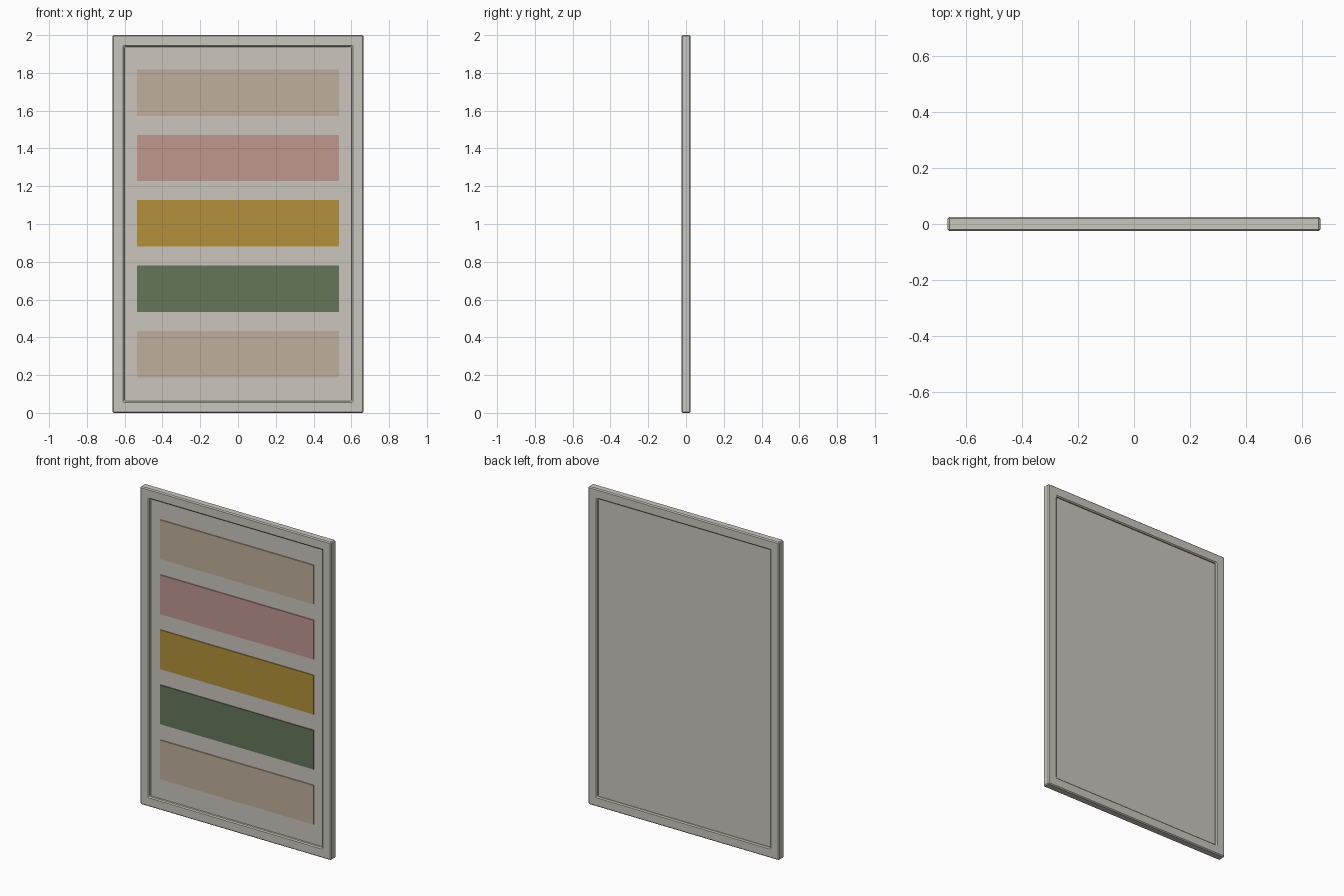
import bpy, bmesh

if "Cube" in bpy.data.objects:
    bpy.data.objects.remove(bpy.data.objects["Cube"], do_unlink=True)


def material(name, rgb):
    mat = bpy.data.materials.new(name)
    mat.use_nodes = True
    color = (*rgb, 1)
    mat.diffuse_color = color
    mat.node_tree.nodes["Principled BSDF"].inputs["Base Color"].default_value = color
    return mat


def box(name, x, y, z, mat):
    """Box from (min, max) pairs."""
    bm = bmesh.new()
    bmesh.ops.create_cube(bm, size=1)
    for v in bm.verts:
        for axis, (lo, hi) in enumerate((x, y, z)):
            v.co[axis] = hi if v.co[axis] > 0 else lo
    mesh = bpy.data.meshes.new(name)
    bm.to_mesh(mesh)
    bm.free()
    obj = bpy.data.objects.new(name, mesh)
    mesh.materials.append(mat)
    bpy.context.collection.objects.link(obj)
    return obj


frame_mat = material("warm grey frame", (0.58, 0.57, 0.51))
panel_mat = material("pale grey panel", (0.60, 0.56, 0.51))
beige = material("beige", (0.52, 0.43, 0.33))
pink = material("dusty pink", (0.53, 0.31, 0.28))
ochre = material("ochre", (0.45, 0.28, 0.045))
green = material("moss green", (0.13, 0.18, 0.10))

HALF_W, HALF_D, HEIGHT, BORDER = 0.664, 0.025, 2.0, 0.062
INNER = HALF_W - BORDER


# Frame: one mitred ring with a small bevel on every long edge
def ring(bm, inset, y):
    w = HALF_W - inset
    corners = ((-w, inset), (w, inset), (w, HEIGHT - inset), (-w, HEIGHT - inset))
    return [bm.verts.new((x, y, z)) for x, z in corners]


bm = bmesh.new()
section = ((0, -HALF_D), (BORDER, -HALF_D), (BORDER, HALF_D), (0, HALF_D))
rings = [ring(bm, inset, y) for inset, y in section]
for a, b in zip(rings, rings[1:] + rings[:1]):
    for i in range(4):
        j = (i + 1) % 4
        bm.faces.new((a[i], a[j], b[j], b[i]))
bmesh.ops.recalc_face_normals(bm, faces=bm.faces)
mesh = bpy.data.meshes.new("frame")
bm.to_mesh(mesh)
bm.free()
mesh.materials.append(frame_mat)
frame = bpy.data.objects.new("frame", mesh)
bpy.context.collection.objects.link(frame)
bevel = frame.modifiers.new("soft edges", "BEVEL")
bevel.width = 0.006
bevel.segments = 1

# Panel recessed inside the frame
box("panel", (-INNER - 0.01, INNER + 0.01), (-0.006, 0.012),
    (BORDER - 0.01, HEIGHT - BORDER + 0.01), panel_mat)

# Five coloured strips, bottom to top
for i, mat in enumerate((beige, green, ochre, pink, beige)):
    z = 0.31 + i * 0.3465
    box(f"strip_{i + 1}", (-0.534, 0.534), (-0.012, -0.005),
        (z - 0.123, z + 0.123), mat)
